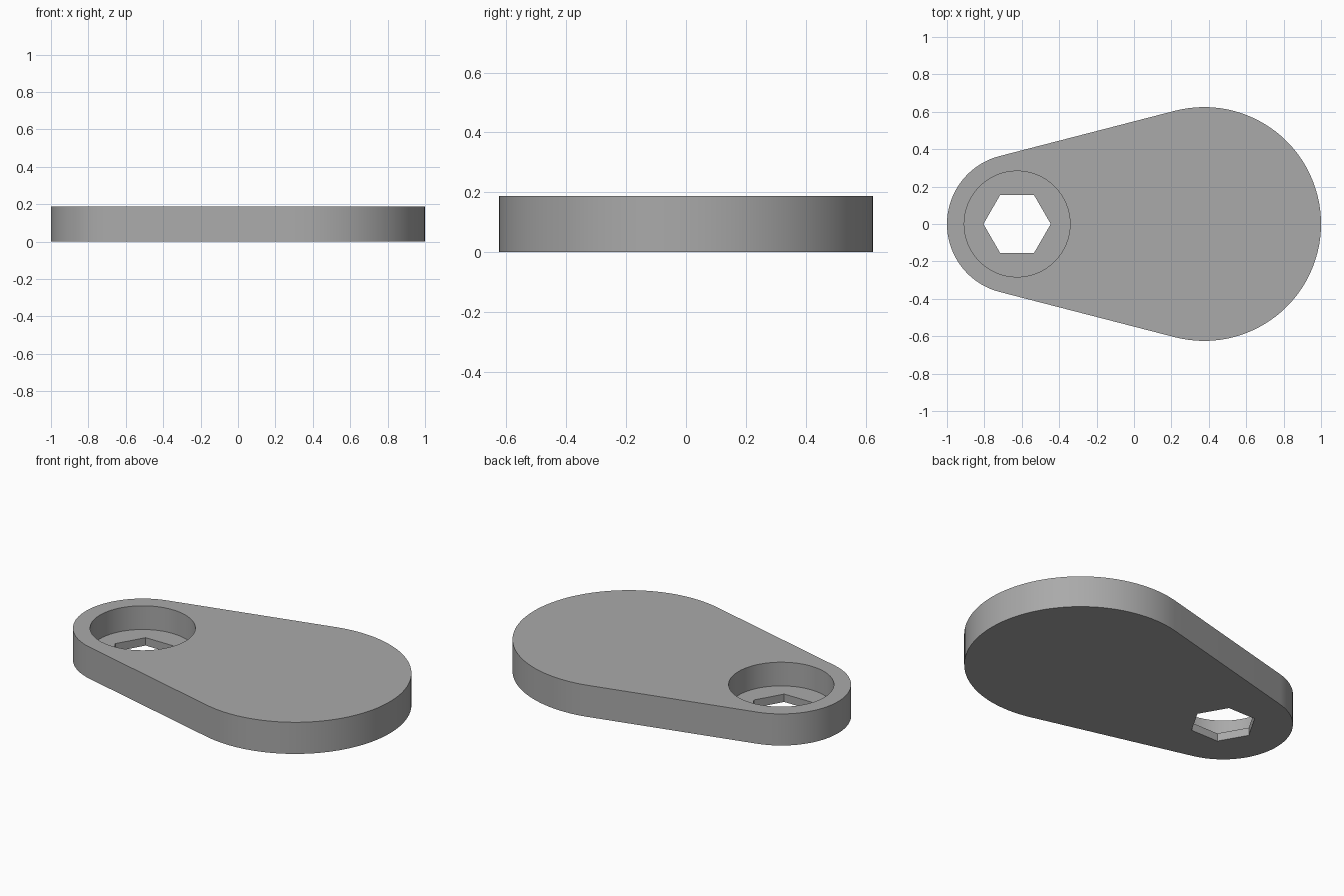
import bpy, bmesh, math

if "Cube" in bpy.data.objects:
    bpy.data.objects.remove(bpy.data.objects["Cube"], do_unlink=True)

HEIGHT, FLOOR = 0.1875, 0.047
BIG_X, BIG_R = 0.375, 0.625
SMALL_X, SMALL_R = -0.625, 0.375
BORE_R, HEX_R = 0.283, 0.18


def arc(cx, r, start, end, steps):
    angles = [start + (end - start) * i / steps for i in range(steps + 1)]
    return [(cx + r * math.cos(a), r * math.sin(a)) for a in angles]


def loop(bm, points, z):
    verts = [bm.verts.new((x, y, z)) for x, y in points]
    return [bm.edges.new((v, verts[i - 1])) for i, v in enumerate(verts)]


def wall(bm, lower, upper):
    bmesh.ops.bridge_loops(bm, edges=lower + upper)


def cap(bm, outer, inner, normal):
    bmesh.ops.triangle_fill(bm, use_beauty=True, edges=outer + inner, normal=normal)


# Teardrop outline: two arcs joined by their common tangents
tangent = math.acos((SMALL_R - BIG_R) / (BIG_X - SMALL_X))
outline = (arc(BIG_X, BIG_R, -tangent, tangent, 64)
           + arc(SMALL_X, SMALL_R, tangent, 2 * math.pi - tangent, 48))
bore = arc(SMALL_X, BORE_R, 0, 2 * math.pi, 64)[:-1]
hexagon = arc(SMALL_X, HEX_R, 0, 2 * math.pi, 6)[:-1]

bm = bmesh.new()
base, top = loop(bm, outline, 0), loop(bm, outline, HEIGHT)
bore_floor, bore_rim = loop(bm, bore, FLOOR), loop(bm, bore, HEIGHT)
hex_base, hex_rim = loop(bm, hexagon, 0), loop(bm, hexagon, FLOOR)

# Outer wall, round pocket wall and hexagonal hole wall
wall(bm, base, top)
wall(bm, bore_floor, bore_rim)
wall(bm, hex_base, hex_rim)

# Top, pocket floor and underside
cap(bm, top, bore_rim, (0, 0, 1))
cap(bm, bore_floor, hex_rim, (0, 0, 1))
cap(bm, base, hex_base, (0, 0, -1))
bmesh.ops.recalc_face_normals(bm, faces=bm.faces)

mesh = bpy.data.meshes.new("lever_plate")
bm.to_mesh(mesh)
bm.free()
plate = bpy.data.objects.new("lever_plate", mesh)
bpy.context.collection.objects.link(plate)

# Plain grey material
color = (0.40, 0.40, 0.40, 1)
grey = bpy.data.materials.new("plain_grey")
grey.use_nodes = True
grey.diffuse_color = color
grey.node_tree.nodes["Principled BSDF"].inputs["Base Color"].default_value = color
mesh.materials.append(grey)

# Smooth round walls with sharp rims
bpy.ops.object.select_all(action="DESELECT")
plate.select_set(True)
bpy.context.view_layer.objects.active = plate
bpy.ops.object.shade_smooth_by_angle(angle=math.radians(30))
